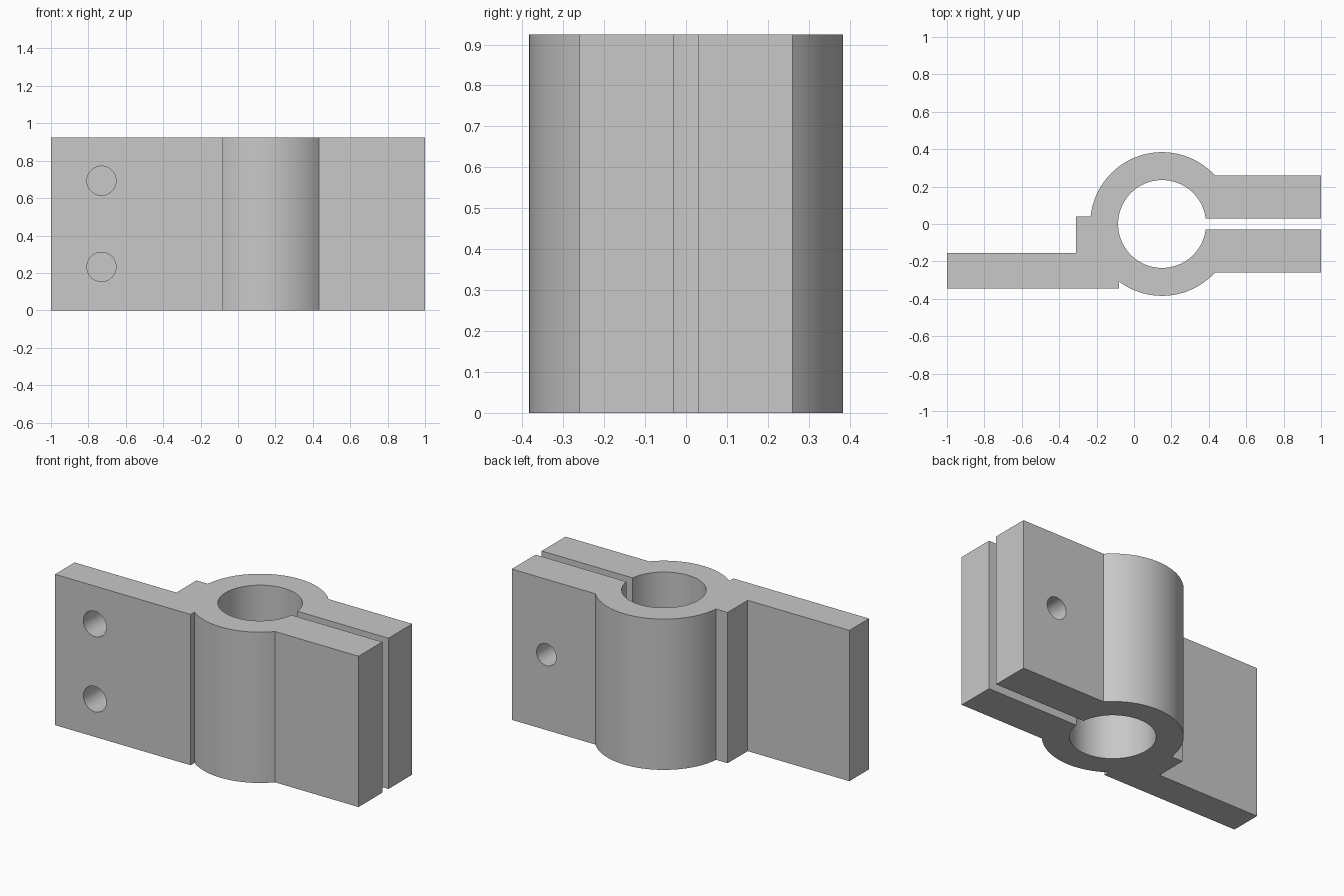
import bpy, bmesh
from math import asin, acos, sin, cos, pi, radians

cube = bpy.data.objects.get("Cube")
if cube:
    bpy.data.objects.remove(cube, do_unlink=True)

HEIGHT = 0.925
BORE_X, OUTER, INNER = 0.15, 0.384, 0.235   # clamp ring
JAW, SLIT = 0.26, 0.03                      # half widths of jaws and gap
PLATE_FRONT, PLATE_BACK = -0.345, -0.155
STEP_LEFT, STEP_RIGHT, STEP_BACK = -0.31, -0.08, 0.04

grey = bpy.data.materials.new("plain grey")
grey.use_nodes = True
colour = (0.58, 0.58, 0.58, 1)
grey.diffuse_color = colour
grey.node_tree.nodes["Principled BSDF"].inputs["Base Color"].default_value = colour


def arc(radius, start, end, steps):
    angles = [start + (end - start) * i / steps for i in range(steps + 1)]
    return [(BORE_X + radius * cos(a), radius * sin(a)) for a in angles]


# Outline of the clamp, counterclockwise from the back jaw
jaw_angle = asin(JAW / OUTER)
slit_angle = asin(SLIT / INNER)
outline = [(1, JAW)]
outline += arc(OUTER, jaw_angle, pi - asin(STEP_BACK / OUTER), 40)
outline += [(STEP_LEFT, STEP_BACK), (STEP_LEFT, PLATE_BACK), (-1, PLATE_BACK),
            (-1, PLATE_FRONT), (STEP_RIGHT, PLATE_FRONT)]
outline += arc(OUTER, 2 * pi - acos((STEP_RIGHT - BORE_X) / OUTER),
               2 * pi - jaw_angle, 28)
outline += [(1, -JAW), (1, -SLIT)]
outline += arc(INNER, -slit_angle, slit_angle - 2 * pi, 72)
outline += [(1, SLIT)]

# Extruded body
bm = bmesh.new()
base = bm.faces.new([bm.verts.new((x, y, 0)) for x, y in outline])
top = bmesh.ops.extrude_face_region(bm, geom=[base])["geom"]
bmesh.ops.translate(bm, vec=(0, 0, HEIGHT),
                    verts=[v for v in top if isinstance(v, bmesh.types.BMVert)])
bmesh.ops.recalc_face_normals(bm, faces=bm.faces[:])
mesh = bpy.data.meshes.new("clamp_bracket")
bm.to_mesh(mesh)
bm.free()
body = bpy.data.objects.new("clamp_bracket", mesh)
bpy.context.collection.objects.link(body)
mesh.materials.append(grey)


def drill(x, z, radius, y_start, y_end):
    """Cut a round hole along y."""
    bpy.ops.mesh.primitive_cylinder_add(
        vertices=48, radius=radius, depth=abs(y_end - y_start),
        location=(x, (y_start + y_end) / 2, z), rotation=(pi / 2, 0, 0))
    cutter = bpy.context.object
    cutter.name = "hole_cutter"
    cutter.hide_render = True
    cutter.data.materials.append(grey)
    cut = body.modifiers.new("hole", "BOOLEAN")
    cut.operation = "DIFFERENCE"
    cut.solver = "EXACT"
    cut.object = cutter
    bpy.context.view_layer.objects.active = body
    bpy.ops.object.modifier_apply(modifier=cut.name)
    bpy.data.objects.remove(cutter, do_unlink=True)


# Two blind mounting holes in the plate, one bolt hole from the back jaw
for hole_z in (0.232, 0.693):
    drill(-0.73, hole_z, 0.078, PLATE_FRONT - 0.1, PLATE_BACK - 0.012)
drill(0.765, HEIGHT / 2, 0.067, JAW + 0.1, -0.16)

# Smooth round walls, crisp edges
bpy.ops.object.select_all(action="DESELECT")
body.select_set(True)
bpy.context.view_layer.objects.active = body
bpy.ops.object.shade_smooth_by_angle(angle=radians(25))
